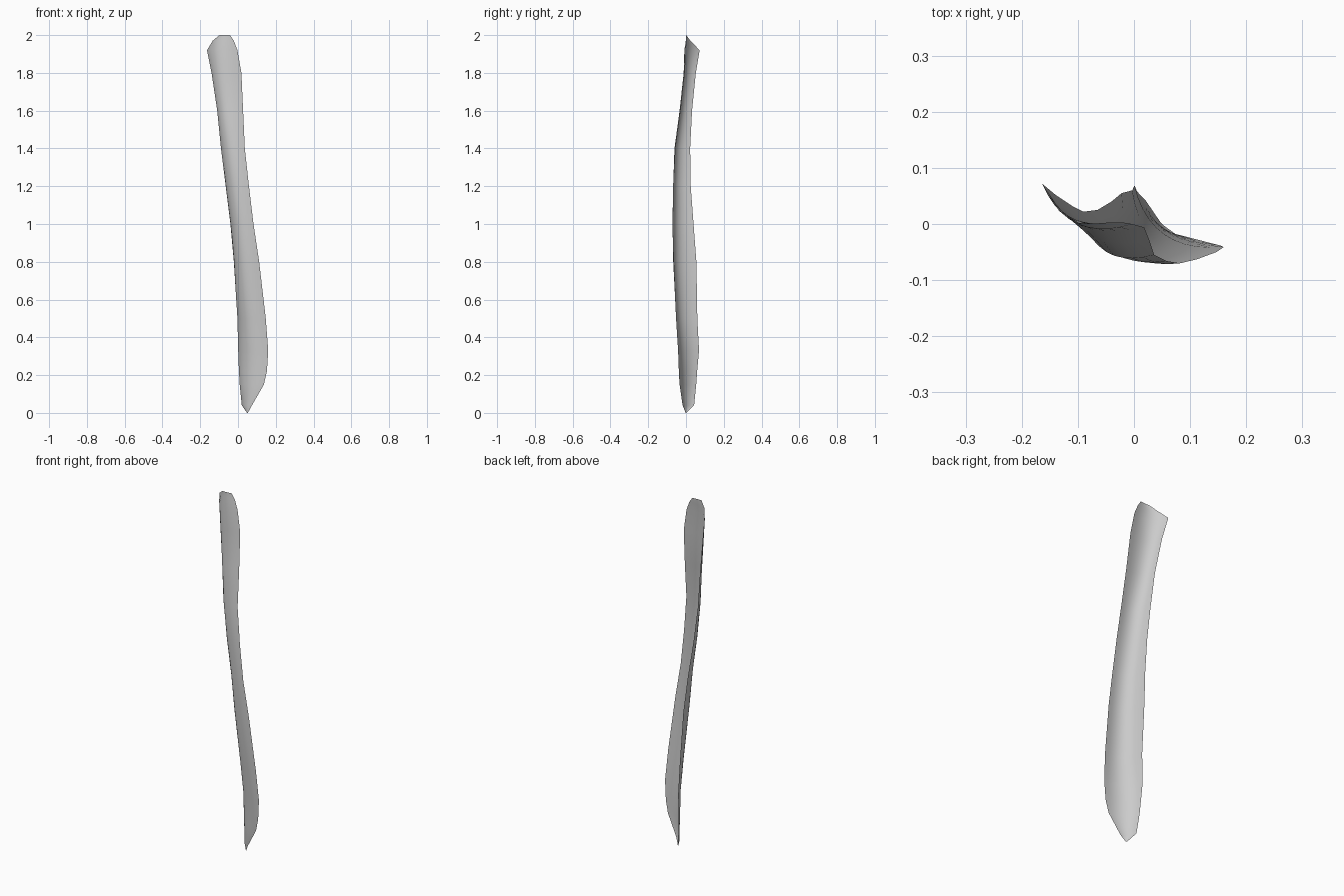
import bpy, bmesh

# Cross-sections: z, left edge x/y, middle x/y, right edge x/y
SECTIONS = [
    (0.00, 0.048, 0.002, 0.050, 0.000, 0.052, -0.002),
    (0.04, 0.020, 0.043, 0.040, 0.002, 0.074, -0.018),
    (0.15, 0.009, 0.054, 0.053, -0.009, 0.137, -0.034),
    (0.22, 0.005, 0.059, 0.056, -0.014, 0.153, -0.038),
    (0.33, 0.001, 0.069, 0.055, -0.019, 0.160, -0.041),
    (0.50, -0.003, 0.060, 0.044, -0.033, 0.147, -0.050),
    (0.80, -0.022, 0.055, 0.014, -0.048, 0.112, -0.063),
    (1.00, -0.040, 0.040, -0.005, -0.050, 0.082, -0.070),
    (1.20, -0.065, 0.025, -0.030, -0.052, 0.058, -0.066),
    (1.40, -0.090, 0.022, -0.049, -0.050, 0.036, -0.055),
    (1.60, -0.110, 0.032, -0.070, -0.026, 0.027, -0.028),
    (1.80, -0.140, 0.052, -0.090, -0.005, 0.018, -0.006),
    (1.92, -0.164, 0.072, -0.100, 0.000, -0.003, 0.000),
    (1.97, -0.134, 0.024, -0.088, 0.001, -0.022, 0.003),
    (2.00, -0.098, 0.001, -0.070, 0.001, -0.042, 0.003),
]
STEPS = 10


def curve_through(a, m, b, t):
    """Parabola through a, m (halfway) and b."""
    return a * (1 - t) * (1 - 2 * t) + m * 4 * t * (1 - t) + b * t * (2 * t - 1)


# Twisted, channelled leaf blade as one open sheet
bm = bmesh.new()
rows = []
for z, lx, ly, mx, my, rx, ry in SECTIONS:
    rows.append([bm.verts.new((curve_through(lx, mx, rx, i / STEPS),
                               curve_through(ly, my, ry, i / STEPS), z))
                 for i in range(STEPS + 1)])
for low, high in zip(rows, rows[1:]):
    for i in range(STEPS):
        bm.faces.new((low[i], low[i + 1], high[i + 1], high[i])).smooth = True

mesh = bpy.data.meshes.new("leaf_blade")
bm.to_mesh(mesh)
bm.free()
blade = bpy.data.objects.new("leaf_blade", mesh)
bpy.context.collection.objects.link(blade)
